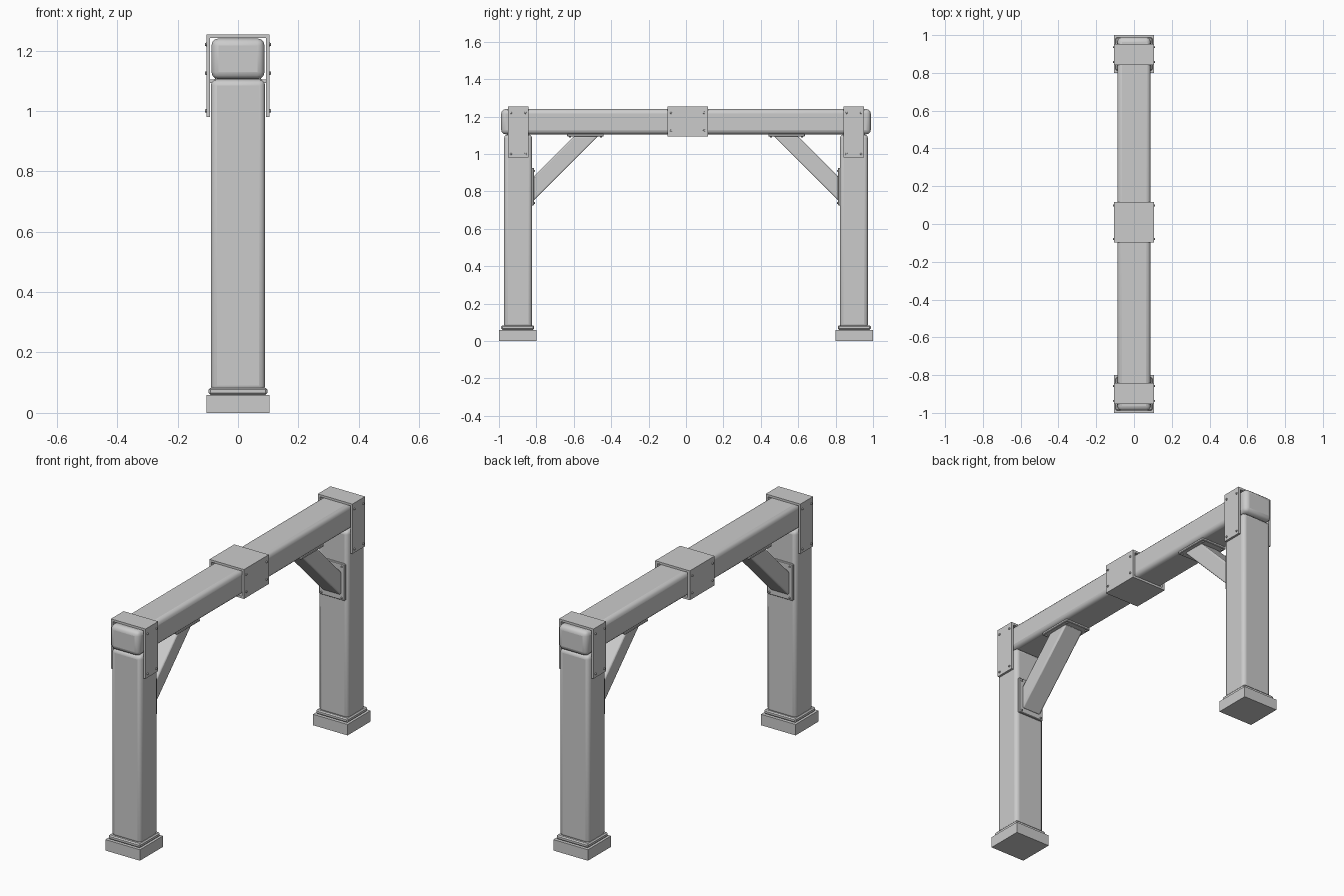
import bpy, bmesh
from math import pi

if "Cube" in bpy.data.objects:
    bpy.data.objects.remove(bpy.data.objects["Cube"])


def finish(name, bm, bevel=0.0, segments=1):
    bmesh.ops.recalc_face_normals(bm, faces=bm.faces)
    mesh = bpy.data.meshes.new(name)
    bm.to_mesh(mesh)
    bm.free()
    obj = bpy.data.objects.new(name, mesh)
    bpy.context.collection.objects.link(obj)
    if bevel:
        mod = obj.modifiers.new("Bevel", "BEVEL")
        mod.width, mod.segments = bevel, segments
    if segments > 1:
        bpy.ops.object.select_all(action="DESELECT")
        obj.select_set(True)
        bpy.context.view_layer.objects.active = obj
        bpy.ops.object.shade_smooth_by_angle(angle=0.7)
    return obj


def box(name, x, y, z, bevel=0.0, segments=1):
    """Box from (min, max) ranges on each axis."""
    bm = bmesh.new()
    bmesh.ops.create_cube(bm, size=1)
    for v in bm.verts:
        for i, (a, b) in enumerate((x, y, z)):
            v.co[i] = a if v.co[i] < 0 else b
    return finish(name, bm, bevel, segments)


def prism(name, points, axis, lo, hi, bevel=0.0, segments=1):
    """Extrude a 2D outline along x (points are y,z) or y (points are x,z)."""
    bm = bmesh.new()
    place = lambda p, d: (d, p[0], p[1]) if axis == "x" else (p[0], d, p[1])
    face = bm.faces.new([bm.verts.new(place(p, lo)) for p in points])
    new = bmesh.ops.extrude_face_region(bm, geom=[face])["geom"]
    for v in new:
        if isinstance(v, bmesh.types.BMVert):
            v.co[0 if axis == "x" else 1] = hi
    return finish(name, bm, bevel, segments)


def bolt(name, loc, rot, radius=0.007):
    bm = bmesh.new()
    bmesh.ops.create_cone(bm, cap_ends=True, segments=8, radius1=radius,
                          radius2=radius * 0.7, depth=0.01)
    obj = finish(name, bm)
    obj.location, obj.rotation_euler = loc, rot


def side_bolts(name, ys, zs):
    for sx in (-1, 1):
        for y in ys:
            for z in zs:
                bolt(name, (sx * 0.105, y, z), (0, sx * pi / 2, 0))


# Long horizontal beam
box("beam", (-0.088, 0.088), (-0.988, 0.988), (1.105, 1.24), 0.024, 3)

# Sleeve around the middle of the beam: four plates
y_mid = (-0.098, 0.117)
box("sleeve_top", (-0.105, 0.105), y_mid, (1.241, 1.253))
box("sleeve_bottom", (-0.105, 0.105), y_mid, (1.092, 1.104))
for sx in (-1, 1):
    box("sleeve_side", sorted((sx * 0.092, sx * 0.105)), y_mid, (1.104, 1.241))
side_bolts("sleeve_bolt", (-0.08, 0.097), (1.125, 1.22))

for s in (-1, 1):
    yr = lambda a, b: sorted((s * a, s * b))

    # Stepped base and post
    box("base", (-0.105, 0.105), yr(0.80, 1.0), (0, 0.06))
    box("base_step", (-0.097, 0.097), yr(0.812, 0.988), (0.06, 0.083), 0.006)
    box("post", (-0.09, 0.09), yr(0.823, 0.973), (0.07, 1.104), 0.02, 3)

    # U-shaped strap over beam and post
    strap = [(-0.105, 0.98), (-0.105, 1.253), (0.105, 1.253), (0.105, 0.98),
             (0.093, 0.98), (0.093, 1.241), (-0.093, 1.241), (-0.093, 0.98)]
    prism("strap", strap, "y", *yr(0.842, 0.952))
    side_bolts("strap_bolt", (s * 0.858, s * 0.936), (1.0, 1.22))

    # Diagonal brace with mounting plates at both ends
    brace = [(0.815, 0.75), (0.815, 0.878), (0.597, 1.096), (0.469, 1.096)]
    prism("brace", [(s * y, z) for y, z in brace], "x", -0.058, 0.058, 0.008, 2)
    box("post_plate", (-0.078, 0.078), yr(0.812, 0.826), (0.725, 0.925), 0.003)
    box("beam_plate", (-0.078, 0.078), yr(0.44, 0.635), (1.093, 1.107), 0.003)
    for x in (-0.062, 0.062):
        for z in (0.738, 0.91):
            bolt("post_plate_bolt", (x, s * 0.811, z), (s * pi / 2, 0, 0), 0.006)
        for y in (0.455, 0.62):
            bolt("beam_plate_bolt", (x, s * y, 1.092), (pi, 0, 0), 0.006)
